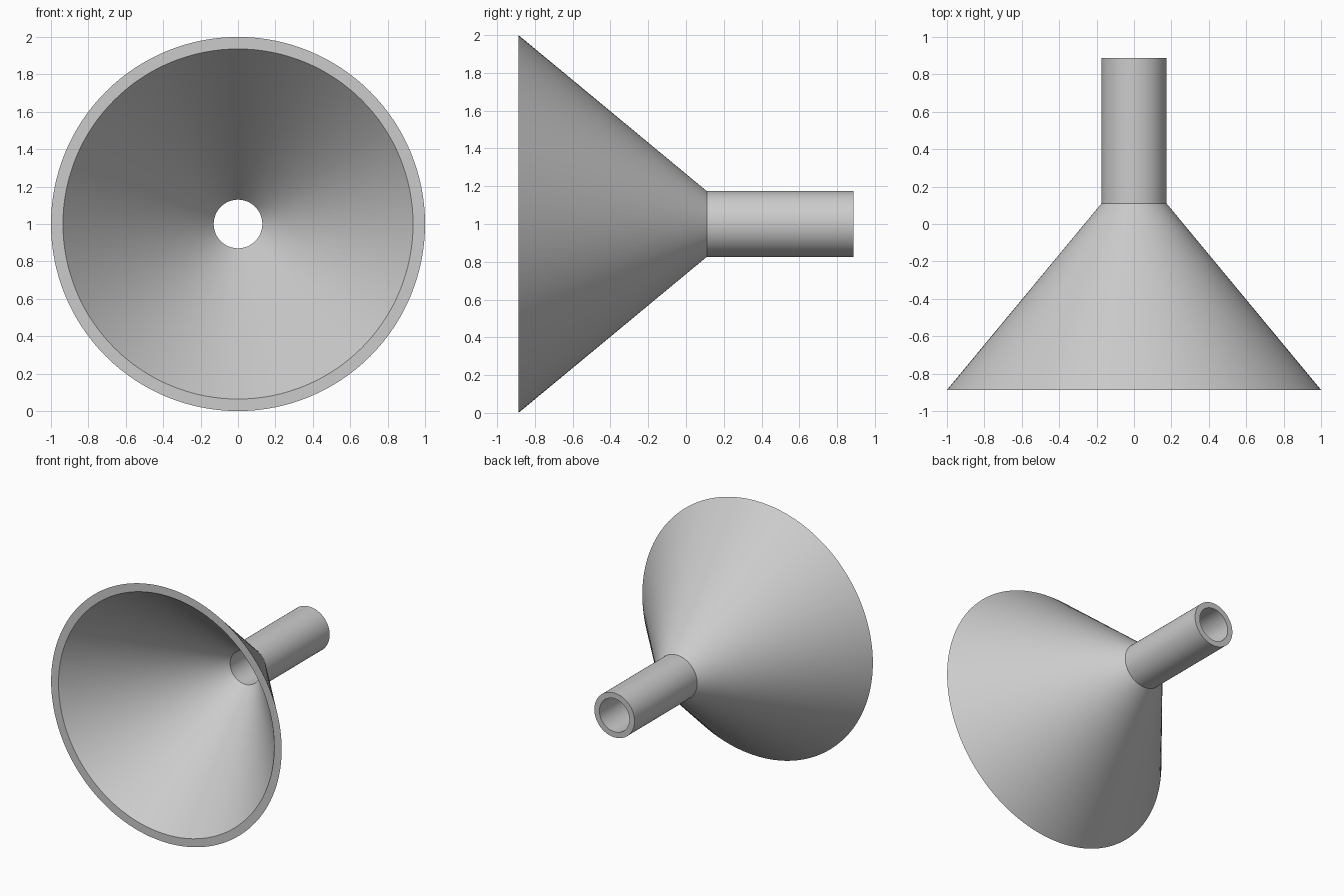
import bpy, bmesh
from math import tau, radians
from mathutils import Vector

if "Cube" in bpy.data.objects:
    bpy.data.objects.remove(bpy.data.objects["Cube"])

SEGMENTS = 128
CENTRE_Z = 1.0

# Closed wall section as (radius, y): outer cone, spout, then back along the inside
PROFILE = [(1.0, -0.887), (0.174, 0.11), (0.174, 0.887),
           (0.13, 0.887), (0.13, 0.088), (0.936, -0.887)]

# Funnel: the wall section revolved around the y axis
bm = bmesh.new()
verts = [bm.verts.new((r, y, CENTRE_Z)) for r, y in PROFILE]
edges = [bm.edges.new((a, b)) for a, b in zip(verts, verts[1:] + verts[:1])]
bmesh.ops.spin(bm, geom=verts + edges, cent=Vector((0, 0, CENTRE_Z)),
               axis=Vector((0, 1, 0)), angle=tau, steps=SEGMENTS, use_duplicate=False)
bmesh.ops.remove_doubles(bm, verts=bm.verts, dist=0.0005)
bmesh.ops.recalc_face_normals(bm, faces=bm.faces)

mesh = bpy.data.meshes.new("funnel")
bm.to_mesh(mesh)
bm.free()
funnel = bpy.data.objects.new("funnel", mesh)
bpy.context.collection.objects.link(funnel)

# Smooth walls with crisp rims and neck
bpy.context.view_layer.objects.active = funnel
funnel.select_set(True)
bpy.ops.object.shade_smooth_by_angle(angle=radians(30))
